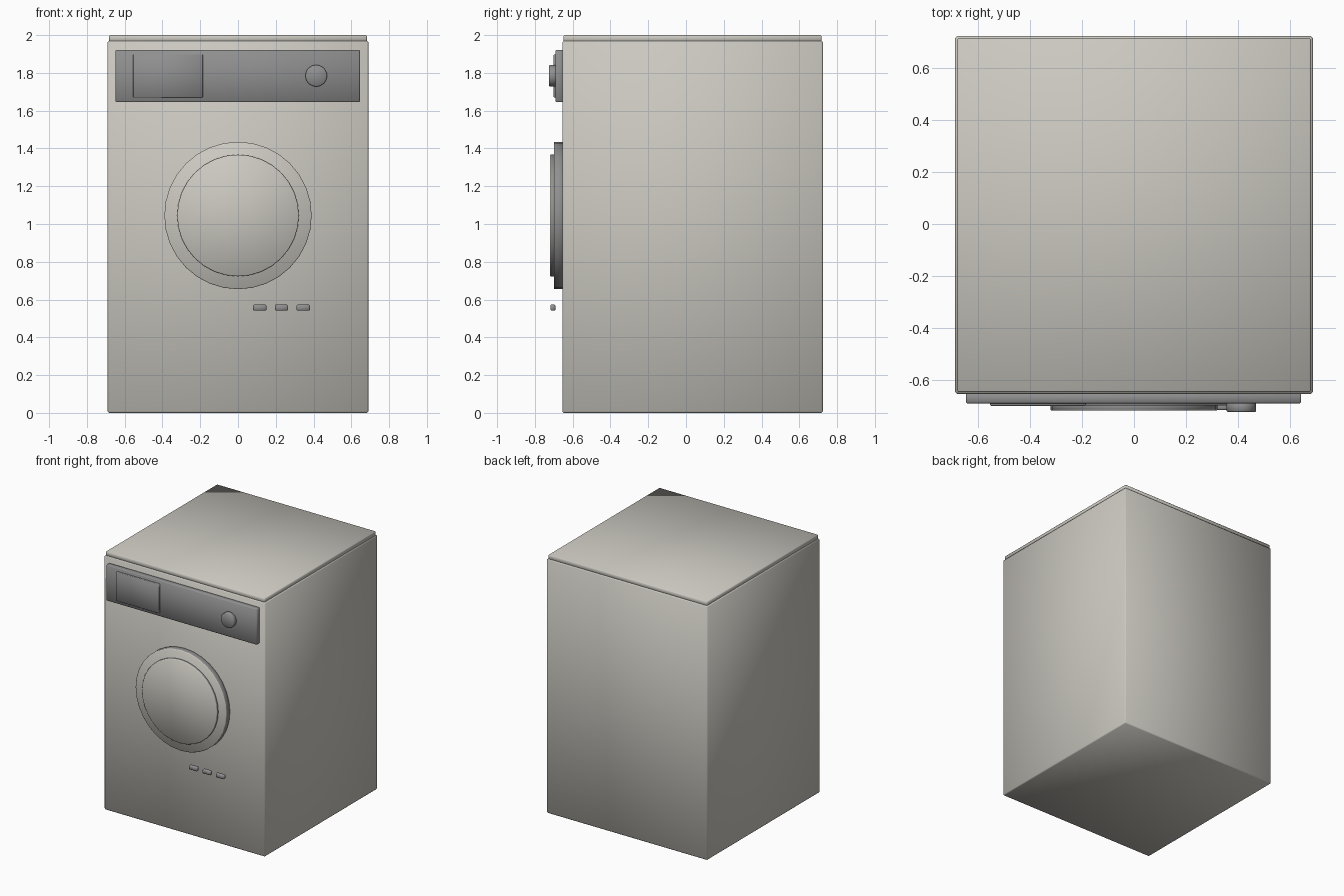
import bpy
import math

if "Cube" in bpy.data.objects:
    bpy.data.objects.remove(bpy.data.objects["Cube"], do_unlink=True)


def material(name, rgb):
    mat = bpy.data.materials.new(name)
    mat.use_nodes = True
    mat.diffuse_color = (*rgb, 1)
    mat.node_tree.nodes["Principled BSDF"].inputs["Base Color"].default_value = (*rgb, 1)
    return mat


enamel = material("warm white enamel", (0.60, 0.58, 0.53))
grey = material("panel grey", (0.28, 0.28, 0.285))


def finish(obj, name, mat, bevel):
    obj.name = name
    obj.data.materials.append(mat)
    mod = obj.modifiers.new("soft edges", "BEVEL")
    mod.width, mod.segments, mod.limit_method = bevel, 1, "ANGLE"
    bpy.ops.object.shade_smooth()
    return obj


def box(name, low, high, mat, bevel=0.005):
    centre = [(a + b) / 2 for a, b in zip(low, high)]
    bpy.ops.mesh.primitive_cube_add(size=1, location=centre)
    obj = bpy.context.object
    obj.scale = [b - a for a, b in zip(low, high)]
    bpy.ops.object.transform_apply(location=False, rotation=False, scale=True)
    return finish(obj, name, mat, bevel)


def disc(name, x, z, radius, front, back, mat, sides=32, bevel=0.004):
    bpy.ops.mesh.primitive_cylinder_add(vertices=sides, radius=radius, depth=back - front,
                                        location=(x, (front + back) / 2, z),
                                        rotation=(math.pi / 2, 0, 0))
    return finish(bpy.context.object, name, mat, bevel)


# Cabinet and lid
box("cabinet", (-0.69, -0.655, 0), (0.69, 0.725, 1.97), enamel, 0.008)
box("lid", (-0.682, -0.648, 1.965), (0.682, 0.717, 2.0), enamel)

# Control panel with display and dial
box("control_panel", (-0.648, -0.692, 1.645), (0.645, -0.65, 1.922), grey)
box("display", (-0.555, -0.701, 1.67), (-0.186, -0.68, 1.898), grey, 0.003)
disc("dial", 0.414, 1.785, 0.057, -0.725, -0.685, grey)

# Round door; the rims are grey, the front faces enamel
for name, radius, front, back in (("door_ring", 0.39, -0.70, -0.65),
                                  ("door_cover", 0.322, -0.72, -0.69)):
    part = disc(name, 0, 1.045, radius, front, back, enamel)
    part.data.materials.append(grey)
    for face in part.data.polygons:
        face.material_index = int(abs(face.normal.z) < 0.5)

# Row of small buttons
for i in range(3):
    x = 0.115 + i * 0.115
    box(f"button_{i + 1}", (x - 0.035, -0.718, 0.541), (x + 0.035, -0.692, 0.573), grey)
